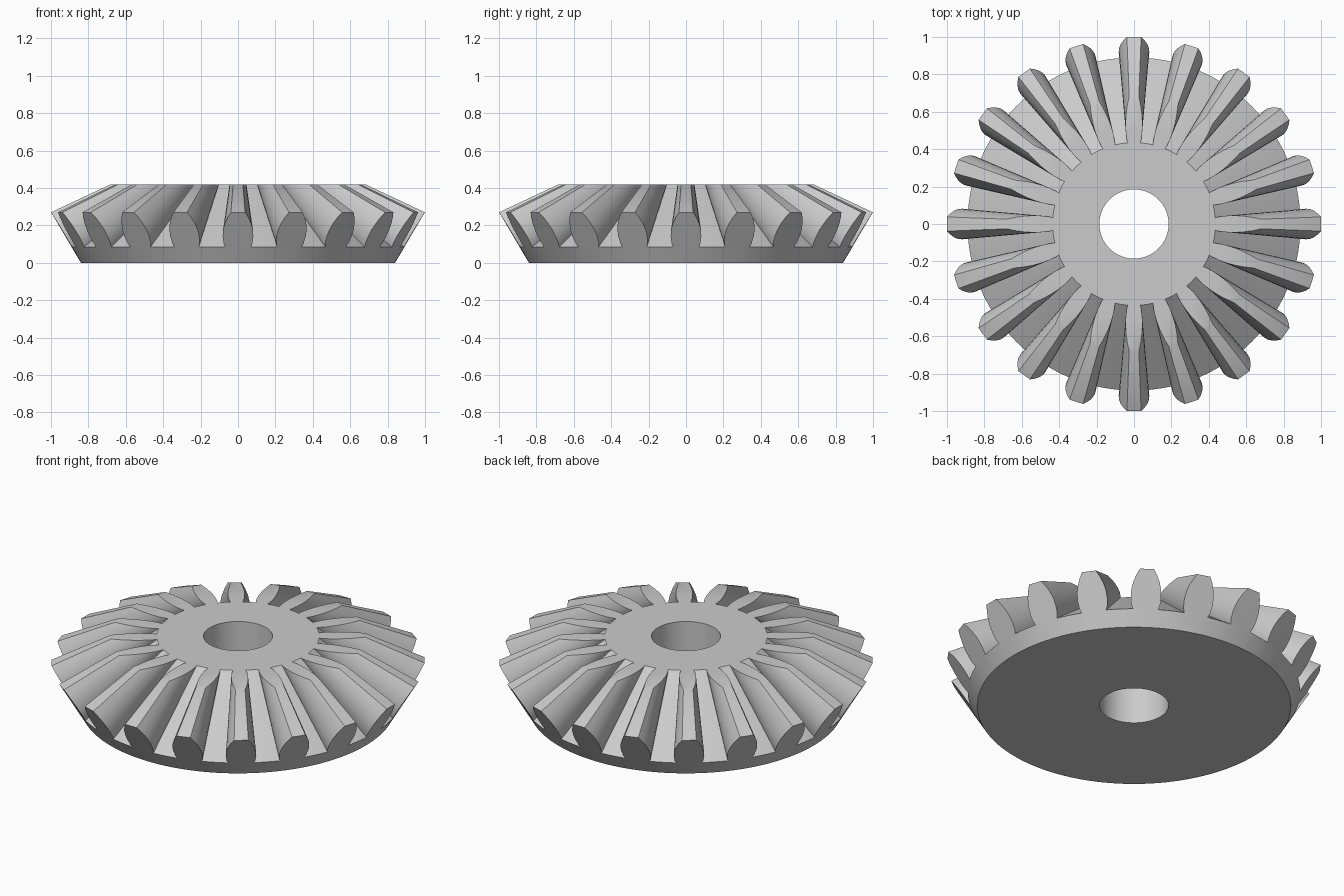
import bpy, bmesh, math

cube = bpy.data.objects.get("Cube")
if cube:
    bpy.data.objects.remove(cube, do_unlink=True)

# Gear dimensions
TEETH = 20
PITCH = 2 * math.pi / TEETH
APEX_Z = 0.74          # every tooth line converges on this point of the axis
TOP_Z = 0.42
BASE_R = 0.84
HOLE_R = 0.185
ROOT_Z = 0.085
SLOPE = 0.593          # flare of the back cone
UNDER, GAP = 4, 6      # arc segments below a tooth and between teeth

# Half a tooth section on the back cone: height, half width
FLANK = [(0.085, 0.068), (0.105, 0.077), (0.14, 0.082), (0.175, 0.080),
         (0.21, 0.071), (0.242, 0.056), (0.27, 0.038)]


def cone_r(z):
    return BASE_R + SLOPE * z


bm = bmesh.new()


def vert(r, a, z):
    return bm.verts.new((r * math.cos(a), r * math.sin(a), z))


def pair(z, a):
    """Point on the back cone and its projection towards the apex on the top plane."""
    s = (APEX_Z - TOP_Z) / (APEX_Z - z)
    return vert(cone_r(z), a, z), vert(cone_r(z) * s, a, TOP_Z)


# Root ring angles: below each tooth, then across each gap
root_half = FLANK[0][1] / cone_r(ROOT_Z)
angles = []
for t in range(TEETH):
    c = t * PITCH
    angles += [c - root_half + 2 * root_half * i / UNDER for i in range(UNDER)]
    angles += [c + root_half + (PITCH - 2 * root_half) * i / GAP for i in range(GAP)]

base = [vert(BASE_R, a, 0) for a in angles]
roots = [pair(ROOT_Z, a) for a in angles]
hole_low = [vert(HOLE_R, a, 0) for a in angles]
hole_top = [vert(HOLE_R, a, TOP_Z) for a in angles]

# Body: underside, bore, top disc, back rim and the root cone in the gaps
n = len(angles)
STEP = UNDER + GAP
for i in range(n):
    j = (i + 1) % n
    bm.faces.new((base[i], hole_low[i], hole_low[j], base[j]))
    bm.faces.new((hole_low[i], hole_top[i], hole_top[j], hole_low[j]))
    bm.faces.new((hole_top[i], roots[i][1], roots[j][1], hole_top[j]))
    bm.faces.new((base[i], base[j], roots[j][0], roots[i][0]))
    if i % STEP >= UNDER:
        bm.faces.new((roots[i][0], roots[j][0], roots[j][1], roots[i][1]))

# Teeth: flanks and tip tapering to the apex, capped at the back and the top
for t in range(TEETH):
    c = t * PITCH
    floor = roots[t * STEP:t * STEP + UNDER + 1]
    right = [pair(z, c - w / cone_r(z)) for z, w in FLANK[1:]]
    left = [pair(z, c + w / cone_r(z)) for z, w in FLANK[1:]]
    outline = [floor[0]] + right + left[::-1] + [floor[-1]]
    for p, q in zip(outline, outline[1:]):
        bm.faces.new((p[0], q[0], q[1], p[1]))
    section = outline + floor[1:-1][::-1]
    bm.faces.new([p[0] for p in section])
    bm.faces.new([p[1] for p in section][::-1])

bmesh.ops.recalc_face_normals(bm, faces=bm.faces[:])
mesh = bpy.data.meshes.new("bevel_gear")
bm.to_mesh(mesh)
bm.free()

gear = bpy.data.objects.new("bevel_gear", mesh)
bpy.context.collection.objects.link(gear)

# Plain grey metal
grey = bpy.data.materials.new("light_grey")
grey.use_nodes = True
colour = (0.6, 0.6, 0.6, 1)
grey.diffuse_color = colour
grey.node_tree.nodes["Principled BSDF"].inputs["Base Color"].default_value = colour
mesh.materials.append(grey)

bpy.ops.object.select_all(action='DESELECT')
gear.select_set(True)
bpy.context.view_layer.objects.active = gear
bpy.ops.object.shade_smooth_by_angle(angle=math.radians(30))
